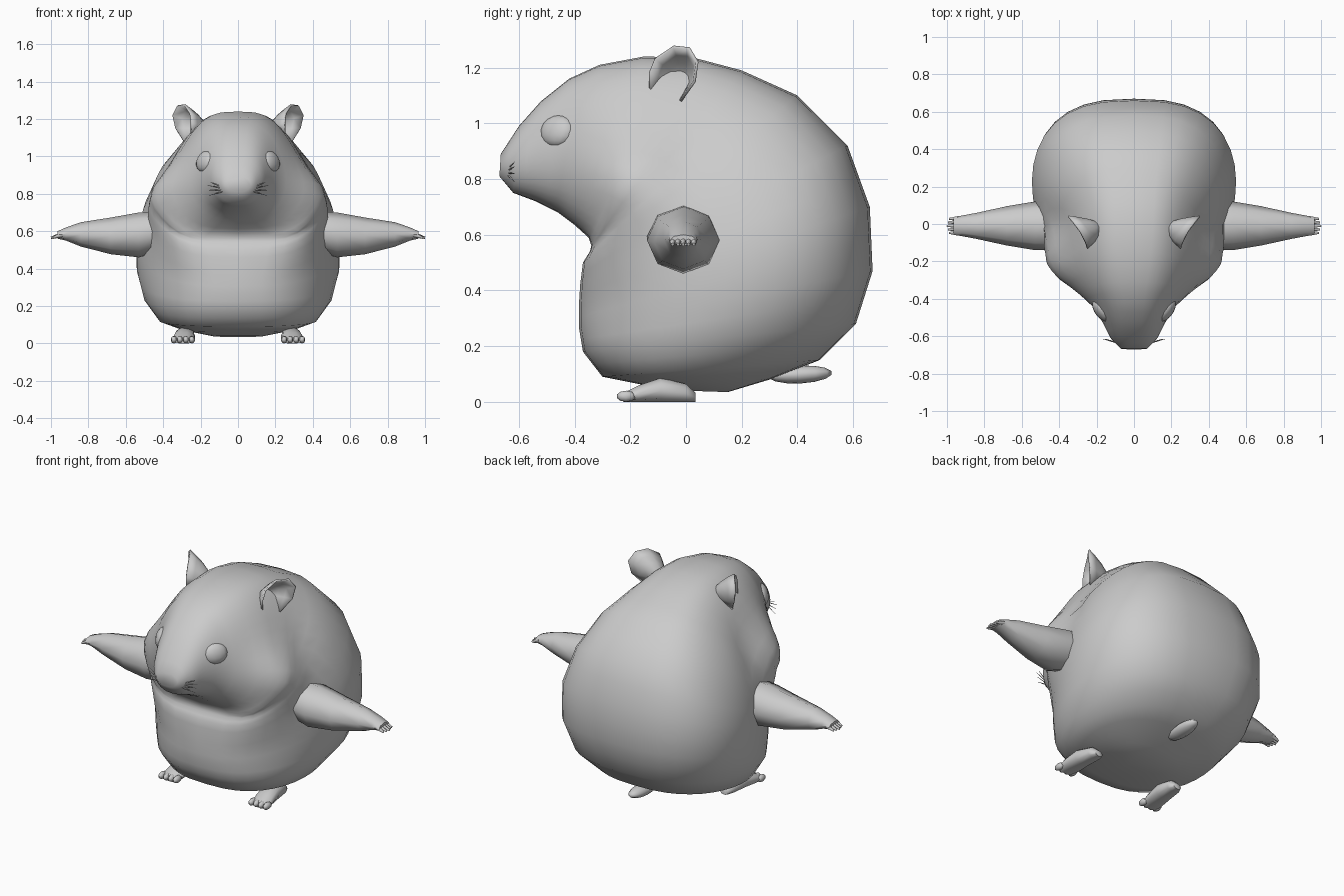
import bpy, bmesh, math
from mathutils import Vector, Matrix

if "Cube" in bpy.data.objects:
    bpy.data.objects.remove(bpy.data.objects["Cube"])

fur = bpy.data.materials.new("grey fur")
fur.diffuse_color = (0.6, 0.6, 0.6, 1)
fur.use_nodes = True
fur.node_tree.nodes["Principled BSDF"].inputs["Base Color"].default_value = fur.diffuse_color


def finish(name, bm, angle=60):
    bmesh.ops.recalc_face_normals(bm, faces=bm.faces[:])
    me = bpy.data.meshes.new(name)
    bm.to_mesh(me)
    bm.free()
    me.materials.append(fur)
    ob = bpy.data.objects.new(name, me)
    bpy.context.collection.objects.link(ob)
    bpy.ops.object.select_all(action='DESELECT')
    ob.select_set(True)
    bpy.context.view_layer.objects.active = ob
    bpy.ops.object.shade_smooth_by_angle(angle=math.radians(angle))
    return ob


def loft(bm, rings):
    """Skin closed rings of equal length and cap both ends."""
    vs = [[bm.verts.new(p) for p in r] for r in rings]
    n = len(vs[0])
    for a, b in zip(vs, vs[1:]):
        for i in range(n):
            j = (i + 1) % n
            bm.faces.new((a[i], a[j], b[j], b[i]))
    bm.faces.new(vs[0])
    bm.faces.new(vs[-1])


def ellipsoid(bm, centre, radii, rot=Matrix(), seg=12):
    m = Matrix.Translation(centre) @ rot @ Matrix.Diagonal((*radii, 1))
    bmesh.ops.create_uvsphere(bm, u_segments=seg, v_segments=seg // 2 + 1, radius=1, matrix=m)


def spike(bm, a, b, r1, r2, seg=6):
    a, b = Vector(a), Vector(b)
    d = b - a
    m = Matrix.Translation((a + b) / 2) @ d.to_track_quat('Z', 'Y').to_matrix().to_4x4()
    bmesh.ops.create_cone(bm, cap_ends=True, segments=seg, radius1=r1, radius2=r2,
                          depth=d.length, matrix=m)


# Body and head: sections fanned around the throat
# (outer y, outer z, inner y, inner z, half width, pear amount, roundness)
sections = [
    (-.665, .89, -.67, .81, .07, 0, .8), (-.60, .99, -.62, .75, .125, 0, .8),
    (-.52, 1.08, -.54, .72, .165, .05, .75), (-.42, 1.16, -.46, .68, .215, .1, .75),
    (-.31, 1.21, -.40, .635, .28, .15, .7), (-.15, 1.24, -.35, .59, .345, .25, .6),
    (.03, 1.235, -.34, .56, .375, .28, .55), (.20, 1.19, -.345, .54, .405, .2, .6),
    (.40, 1.10, -.37, .50, .46, .08, .65), (.58, .92, -.38, .42, .51, -.04, .7),
    (.66, .70, -.385, .34, .54, -.13, .75), (.67, .47, -.385, .27, .535, -.13, .75),
    (.61, .28, -.37, .18, .50, -.07, .75), (.48, .15, -.30, .09, .42, 0, .75),
    (.30, .08, -.15, .06, .29, 0, .75), (.15, .035, 0, .04, .13, 0, .75)]
dense = []
for a, b in zip(sections, sections[1:]):
    dense += [a, tuple((p + q) / 2 for p, q in zip(a, b))]
dense.append(sections[-1])
bm = bmesh.new()
rings = []
for oy, oz, iy, iz, w, k, e in dense:
    ring = []
    for i in range(36):
        t = math.tau * i / 36
        c, s = math.cos(t), math.sin(t)
        f = (1 + s) / 2
        y, z = iy + (oy - iy) * f, iz + (oz - iz) * f
        x = w * abs(c) ** e * (1 - k * s)
        # Cheek pouch, with a crease behind it
        pouch = math.exp(-((y + .21) / .14) ** 2 - ((z - .79) / .14) ** 2)
        crease = math.exp(-((y - .03) / .07) ** 2 - ((z - .85) / .16) ** 2)
        x += (.07 * pouch - .025 * crease) * abs(c)
        ring.append((math.copysign(x, c), y, z))
    rings.append(ring)
loft(bm, rings)
finish("body", bm, 80)

# Tail
bm = bmesh.new()
ellipsoid(bm, (0, .41, .098), (.045, .115, .032), Matrix.Rotation(math.radians(3), 4, 'X'))
finish("tail", bm)

for side, s in (("left", 1), ("right", -1)):
    # Eye
    bm = bmesh.new()
    ellipsoid(bm, (s * .175, -.462, .972), (.034, .07, .058),
              Matrix.Rotation(-s * math.radians(35), 4, 'Z')
              @ Matrix.Rotation(-s * math.radians(15), 4, 'Y'), 14)
    finish(side + "_eye", bm)

    # Arm with fingers
    bm = bmesh.new()
    arm = [(.34, .605, .10, .11), (.43, .60, .107, .13), (.53, .58, .12, .13),
           (.68, .575, .098, .105), (.84, .583, .065, .07), (.92, .585, .035, .055),
           (.965, .58, .02, .048)]
    loft(bm, [[(s * x, -.01 + ry * math.cos(a), z + rz * math.sin(a))
               for a in (math.tau * i / 8 for i in range(8))] for x, z, rz, ry in arm])
    for i in range(5):
        y = -.048 + .019 * i
        spike(bm, (s * .94, y, .582), (s * (1 - .006 * abs(i - 2)), y, .565), .014, .006)
    finish(side + "_arm", bm)

    # Foot with toes
    bm = bmesh.new()
    foot = [(-.225, .03, .055), (-.17, .055, .06), (-.09, .08, .055), (0, .06, .045), (.035, .03, .025)]
    loft(bm, [[(s * (.295 - .08 * (y + .22)) + w * math.cos(a), y, max(0, h * (.5 + .6 * math.sin(a))))
               for a in (math.tau * i / 10 for i in range(10))] for y, h, w in foot])
    for i in range(4):
        x = s * (.247 + .032 * i)
        ellipsoid(bm, (x, -.215, .02), (.017, .035, .02), seg=8)
    finish(side + "_foot", bm)

    # Ear: a cupped shell from the rim down to its root
    rim = [(.29, -.02, 1.08), (.335, .03, 1.15), (.35, .04, 1.22), (.325, .01, 1.27),
           (.285, -.045, 1.275), (.255, -.11, 1.23), (.25, -.13, 1.18), (.25, -.13, 1.12)]
    root, bulge = Vector((.22, -.04, 1.11)), Vector((-.06, .025, .02))
    bm = bmesh.new()
    rows = []
    for f in (0, .25, .5, .75, 1):
        rows.append([bm.verts.new(Vector((s, 1, 1)) * (Vector(p).lerp(root, f * .85)
                                  + bulge * math.sin(f * math.pi / 2)))
                     for p in rim])
    for a, b in zip(rows, rows[1:]):
        for i in range(len(rim) - 1):
            bm.faces.new((a[i], a[i + 1], b[i + 1], b[i]))
    ear = finish(side + "_ear", bm)
    mod = ear.modifiers.new("thickness", 'SOLIDIFY')
    mod.thickness, mod.offset = .01, 0

    # Whiskers
    bm = bmesh.new()
    for z0, z1, x1 in ((.835, .862, .15), (.83, .845, .165), (.822, .82, .16), (.815, .79, .155)):
        spike(bm, (s * .075, -.64, z0), (s * x1, -.615, z1), .004, .001, 4)
    finish(side + "_whiskers", bm)
